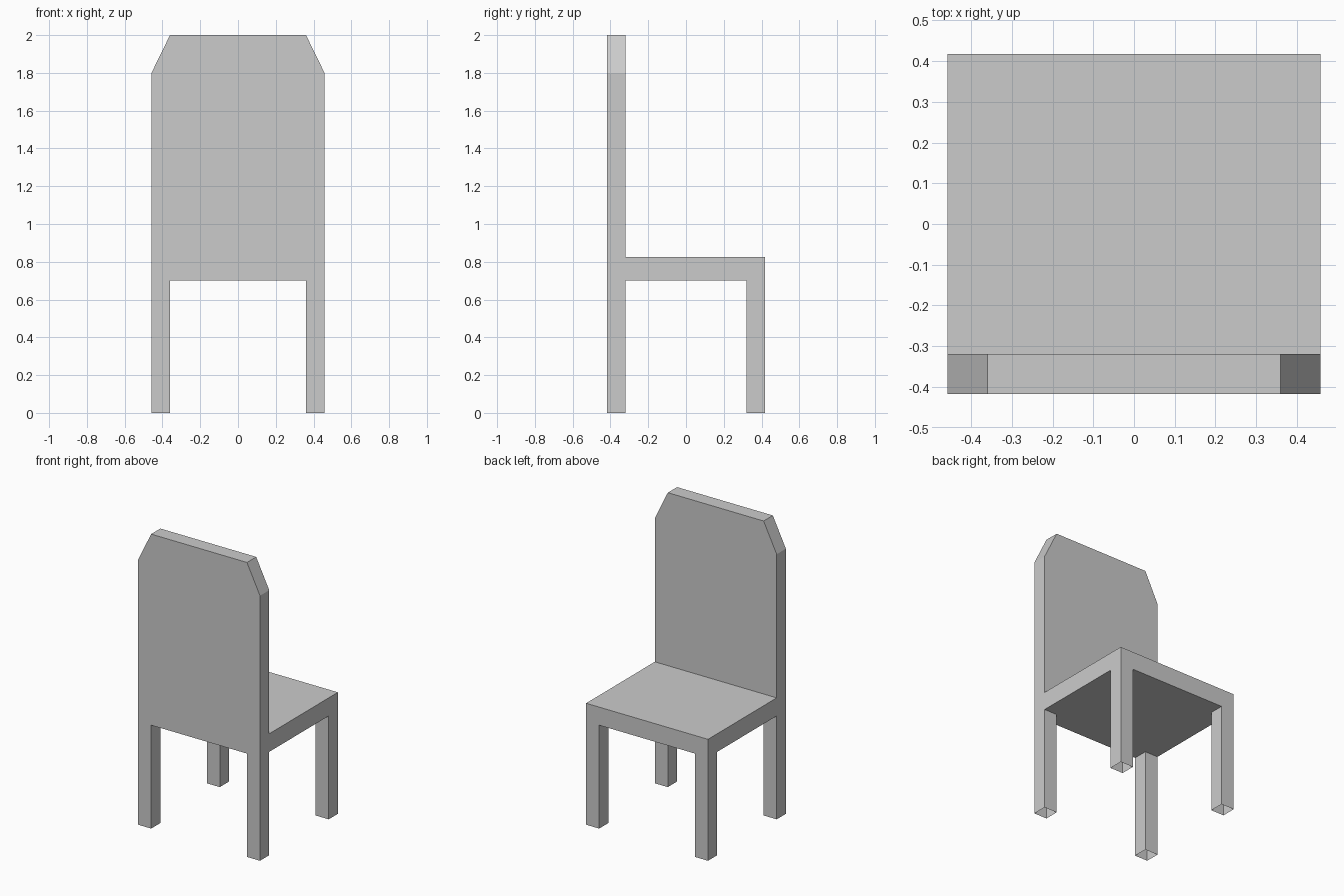
import bpy, bmesh
from mathutils import Vector

if "Cube" in bpy.data.objects:
    bpy.data.objects.remove(bpy.data.objects["Cube"])

X, Y = 0.458, 0.418            # outer half width / depth
XI, YI = 0.36, 0.319           # inner edges of legs and backrest
Z_UNDER, Z_SEAT, Z_SHOULDER, Z_TOP = 0.702, 0.825, 1.8, 2.0


def finish(name, bm):
    mesh = bpy.data.meshes.new(name)
    bm.to_mesh(mesh)
    bm.free()
    bpy.context.collection.objects.link(bpy.data.objects.new(name, mesh))


def prism(outline, offset):
    """Extrude a flat outline into a closed, outward-facing solid."""
    bm = bmesh.new()
    face = bm.faces.new([bm.verts.new(p) for p in outline])
    ext = bmesh.ops.extrude_face_region(bm, geom=[face], use_keep_orig=True)
    verts = [v for v in ext["geom"] if isinstance(v, bmesh.types.BMVert)]
    bmesh.ops.translate(bm, verts=verts, vec=Vector(offset))
    bmesh.ops.recalc_face_normals(bm, faces=bm.faces)
    return bm


def open_faces(bm, test):
    bm.normal_update()
    doomed = [f for f in bm.faces if test(f.calc_center_median(), f.normal)]
    bmesh.ops.delete(bm, geom=doomed, context='FACES')


def rectangle(x0, x1, y0, y1, z):
    return [(x0, y0, z), (x1, y0, z), (x1, y1, z), (x0, y1, z)]


# Seat slab, left open where the legs and backrest join
bm = prism(rectangle(-X, X, -Y, Y, Z_UNDER), (0, 0, Z_SEAT - Z_UNDER))
for co, no in (((XI, 0, 0), (1, 0, 0)), ((-XI, 0, 0), (1, 0, 0)),
               ((0, YI, 0), (0, 1, 0)), ((0, -YI, 0), (0, 1, 0))):
    bmesh.ops.bisect_plane(bm, geom=bm.verts[:] + bm.edges[:] + bm.faces[:],
                           plane_co=co, plane_no=no)
open_faces(bm, lambda c, n: (n.z < -0.5 and abs(c.x) > XI and abs(c.y) > YI)
           or (n.z > 0.5 and c.y < -YI))
finish("seat", bm)

# Backrest panel with cut top corners
bm = prism([(-X, -Y, Z_SEAT), (X, -Y, Z_SEAT), (X, -Y, Z_SHOULDER),
            (XI, -Y, Z_TOP), (-XI, -Y, Z_TOP), (-X, -Y, Z_SHOULDER)],
           (0, Y - YI, 0))
open_faces(bm, lambda c, n: n.z < -0.5)
finish("backrest", bm)

# Four hollow legs with open ends
for side, sx in (("left", -1), ("right", 1)):
    for end, sy in (("front", -1), ("rear", 1)):
        bm = prism(rectangle(sx * XI, sx * X, sy * YI, sy * Y, 0), (0, 0, Z_UNDER))
        open_faces(bm, lambda c, n: abs(n.z) > 0.5)
        finish(f"{end}_{side}_leg", bm)
